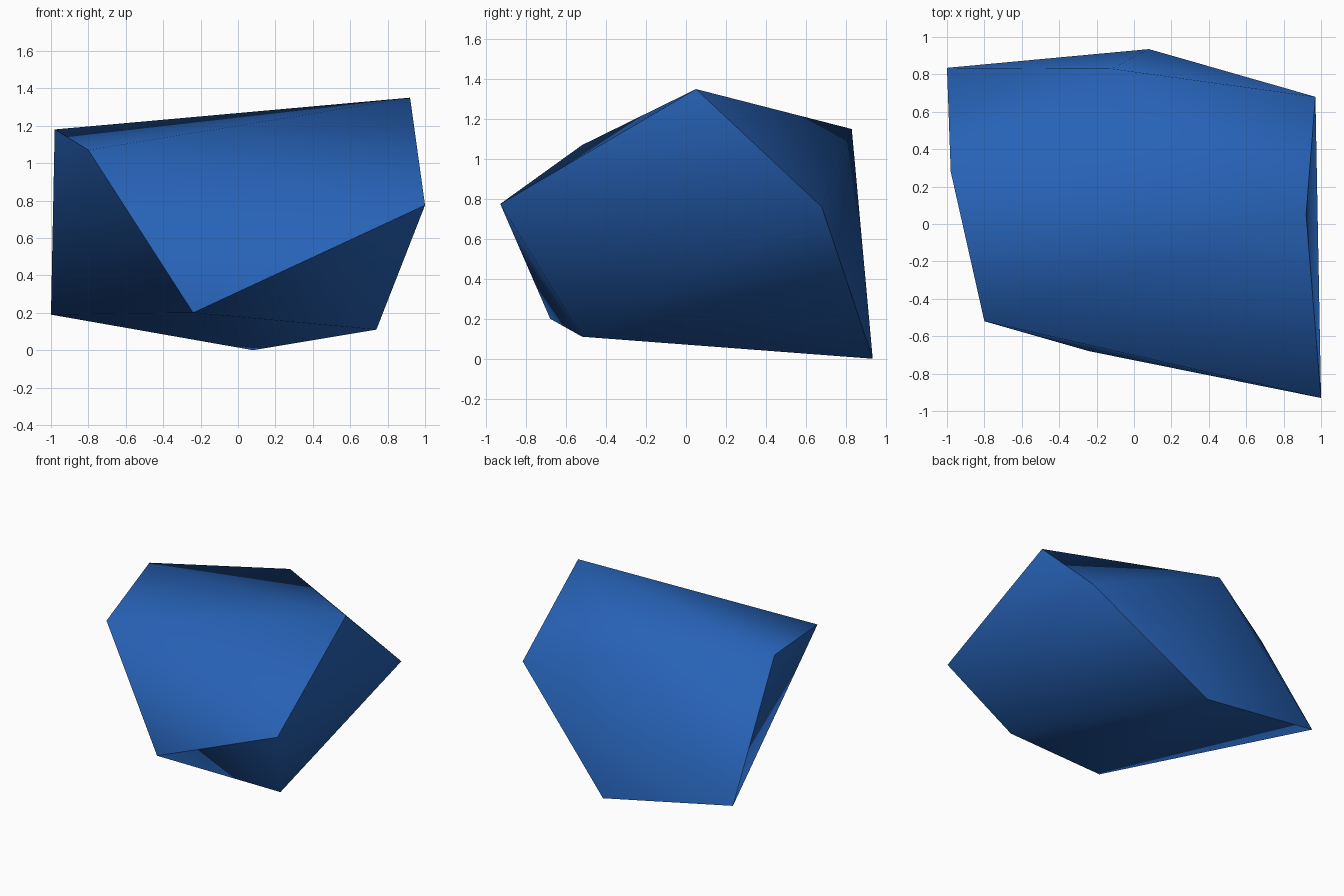
import bpy
import bmesh

cube = bpy.data.objects.get("Cube")
if cube:
    bpy.data.objects.remove(cube, do_unlink=True)

# Corners of the faceted rock, named by where they sit
corners = {
    "top_left": (0.92, 0.05, 1.35),
    "top_right": (-0.98, 0.28, 1.18),
    "top_back": (-0.12, 0.83, 1.15),
    "top_front": (-0.80, -0.52, 1.07),
    "mid_front": (1.00, -0.93, 0.775),
    "mid_back": (0.97, 0.68, 0.76),
    "low_front": (-0.24, -0.68, 0.20),
    "low_right": (-1.00, 0.835, 0.19),
    "foot_front": (0.74, -0.52, 0.11),
    "foot_back": (0.08, 0.935, 0.0),
}

# Closed crease dividing the rock into two smooth halves
crease = ["top_left", "mid_back", "foot_back", "low_right",
          "top_right", "top_front", "low_front", "mid_front"]

# Rock: convex shell around the corners
bm = bmesh.new()
verts = {name: bm.verts.new(co) for name, co in corners.items()}
bmesh.ops.convex_hull(bm, input=list(bm.verts))
bmesh.ops.recalc_face_normals(bm, faces=bm.faces)
for face in bm.faces:
    face.smooth = True
for first, second in zip(crease, crease[1:] + crease[:1]):
    edge = bm.edges.get((verts[first], verts[second]))
    if edge:
        edge.smooth = False

mesh = bpy.data.meshes.new("rock")
bm.to_mesh(mesh)
bm.free()
rock = bpy.data.objects.new("rock", mesh)
bpy.context.collection.objects.link(rock)

# Single blue material
blue = bpy.data.materials.new("blue")
blue.use_nodes = True
colour = (0.02, 0.122, 0.468, 1.0)
blue.diffuse_color = colour
blue.node_tree.nodes["Principled BSDF"].inputs["Base Color"].default_value = colour
mesh.materials.append(blue)
